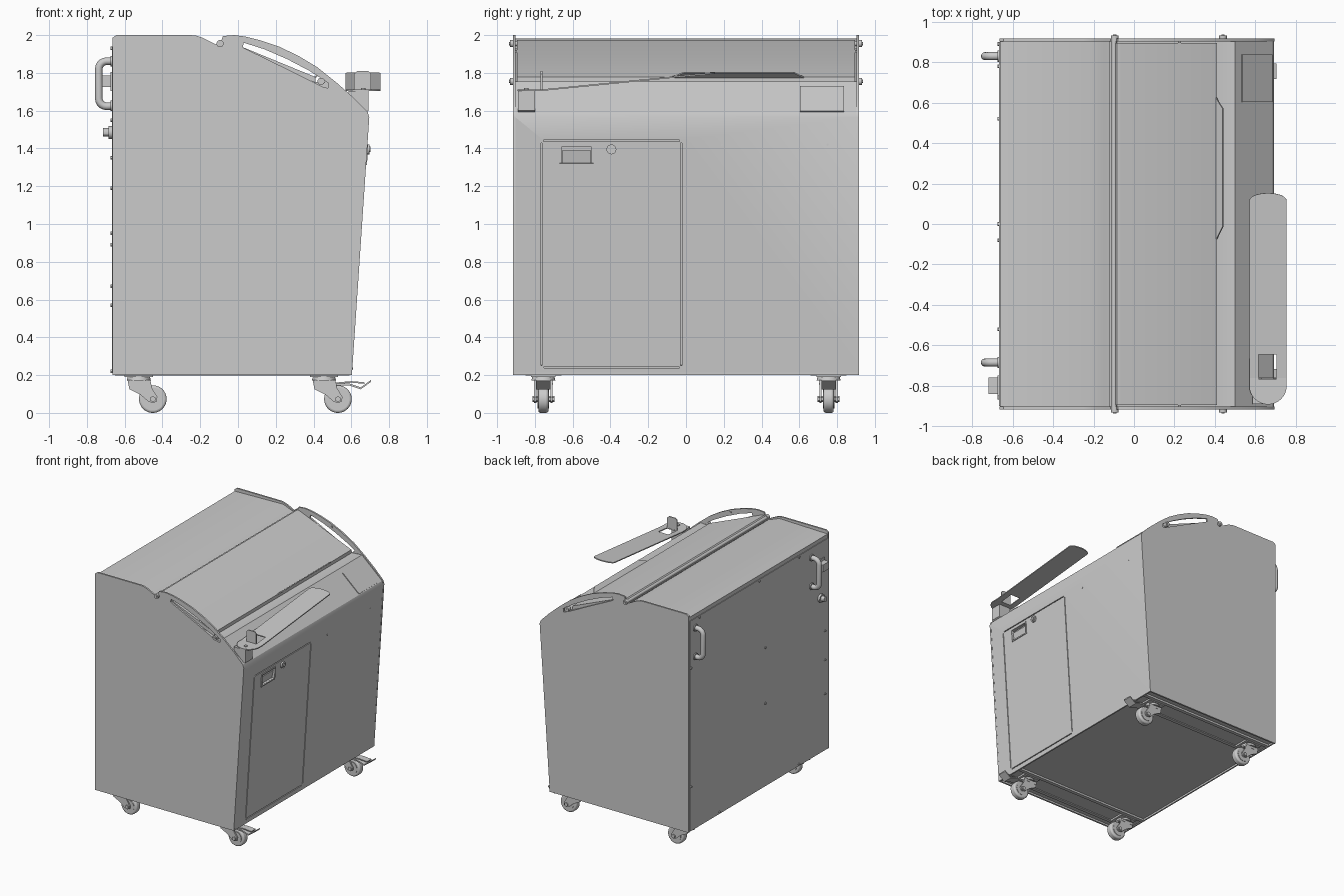
import bpy, bmesh
from math import radians, sin, cos, pi, atan2
from mathutils import Matrix, Vector

T, R = Matrix.Translation, Matrix.Rotation


def add(name, bm):
    bmesh.ops.recalc_face_normals(bm, faces=bm.faces)
    me = bpy.data.meshes.new(name)
    bm.to_mesh(me)
    bm.free()
    ob = bpy.data.objects.new(name, me)
    bpy.context.collection.objects.link(ob)
    return ob


def plate(name, pts, h, mat=Matrix()):
    """Outline in local XY, extruded along local Z."""
    bm = bmesh.new()
    f = bm.faces.new([bm.verts.new((x, y, 0)) for x, y in pts])
    ext = bmesh.ops.extrude_face_region(bm, geom=[f])["geom"]
    bmesh.ops.translate(bm, vec=(0, 0, h), verts=[v for v in ext if isinstance(v, bmesh.types.BMVert)])
    bm.transform(mat)
    return add(name, bm)


def prism(name, pts, y0, y1):
    """Outline in XZ, extruded from y0 to y1."""
    return plate(name, pts, y1 - y0, T((0, y1, 0)) @ R(pi / 2, 4, 'X'))


def boxes(name, items):
    bm = bmesh.new()
    for mat, size in items:
        bmesh.ops.create_cube(bm, size=1, matrix=mat @ Matrix.Diagonal((*size, 1)))
    return add(name, bm)


def cyl(name, loc, r, depth, axis='Z', r2=None, seg=32):
    rot = {'X': R(pi / 2, 4, 'Y'), 'Y': R(pi / 2, 4, 'X'), 'Z': Matrix()}[axis]
    bm = bmesh.new()
    bmesh.ops.create_cone(bm, cap_ends=True, segments=seg, radius1=r, radius2=r if r2 is None else r2,
                          depth=depth, matrix=T(loc) @ rot)
    return add(name, bm)


def cut(ob, cutter):
    m = ob.modifiers.new("cut", 'BOOLEAN')
    m.operation, m.object, m.solver = 'DIFFERENCE', cutter, 'EXACT'
    cutter.hide_render = True
    cutter.hide_set(True)


def strip(line, t):
    """Close a polyline into a thin sheet by dropping it by t."""
    return line + [(x, z - t) for x, z in reversed(line)]


# Tilted front face (+x side)
TILT = atan2(0.09, 1.36)


def on_face(y, z, out=0.0):
    return T((0.603 + 0.09 * (z - 0.2) / 1.36 + out, y, z)) @ R(TILT, 4, 'Y')


# Cabinet core
core = prism("cabinet_body", [(-0.66, 0.215), (0.604, 0.215), (0.693, 1.565), (0.685, 1.59), (0.50, 1.755),
                              (0.40, 1.75), (-0.08, 1.93), (-0.66, 1.93)], -0.903, 0.903)

# Door gap and latch recess cut into the front face
gap = [(on_face(y, 0.84), (0.03, 0.007, 1.18)) for y in (-0.765, -0.025)]
gap += [(on_face(-0.395, z), (0.03, 0.72, 0.007)) for z in (0.24, 1.44)]
gap += [(on_face(-0.58, 1.365), (0.05, 0.16, 0.085))]
cut(core, boxes("door_gap_cutter", gap))
boxes("latch_frame", [(on_face(-0.58, z), (0.012, 0.18, 0.01)) for z in (1.317, 1.413)] +
      [(on_face(y, 1.365), (0.012, 0.01, 0.086)) for y in (-0.665, -0.495)])
boxes("latch_flap", [(on_face(-0.58, 1.355, -0.016) @ R(radians(8), 4, 'Y'), (0.008, 0.155, 0.07))])
cyl("door_lock", (0.685, -0.395, 1.395), 0.026, 0.02, 'X')
cyl("door_lock_core", (0.692, -0.395, 1.395), 0.014, 0.02, 'X')
for i, (y, z) in enumerate([(0.19, 1.42), (0.75, 1.42), (-0.755, 0.235)]):
    cyl(f"front_rivet_{i}", (0.603 + 0.09 * (z - 0.2) / 1.36, y, z), 0.006, 0.006, 'X', seg=12)

# Side plates with curved cheeks and a slot
side = [(-0.665, 0.2), (0.603, 0.2), (0.695, 1.565), (0.687, 1.592), (0.61, 1.67), (0.52, 1.75), (0.42, 1.83),
        (0.32, 1.89), (0.22, 1.938), (0.12, 1.972), (0.04, 1.992), (-0.02, 2.0), (-0.08, 1.995), (-0.09, 1.965),
        (-0.115, 1.95), (-0.14, 1.962), (-0.185, 1.985), (-0.22, 1.997), (-0.25, 2.0), (-0.645, 2.0), (-0.665, 1.985)]
slot = [(0.025, 1.935), (0.03, 1.96), (0.14, 1.925), (0.26, 1.873), (0.38, 1.81), (0.48, 1.745), (0.475, 1.72),
        (0.45, 1.725), (0.25, 1.825)]
for s, tag in ((-1, "left"), (1, "right")):
    y0, y1 = sorted((s * 0.903, s * 0.917))
    pl = prism(f"side_plate_{tag}", side, y0, y1)
    cut(pl, prism(f"slot_cutter_{tag}", slot, y0 - 0.02, y1 + 0.02))
    for x, z in ((-0.095, 1.955), (0.44, 1.755)):
        cyl(f"lid_bolt_{tag}", (x, s * 0.918, z), 0.019, 0.03, 'Y', seg=24)
        cyl(f"lid_bolt_tip_{tag}", (x, s * 0.928, z), 0.009, 0.02, 'Y', seg=6)
    boxes(f"cheek_tab_{tag}", [(T((0.225, s * 0.905, 1.915)), (0.015, 0.02, 0.012))])

# Top cover, lid and lid handle
prism("top_cover", strip([(-0.662, 1.972), (-0.22, 1.982), (-0.15, 1.955), (-0.12, 1.945)], 0.05), -0.905, 0.905)
prism("lid", strip([(-0.112, 1.945), (-0.085, 1.975), (-0.065, 1.973), (0.41, 1.778)], 0.03), -0.895, 0.895)
cyl("lid_hinge_rod", (-0.098, 0, 1.955), 0.013, 1.82, 'Y', seg=16)
plate("lid_handle", [(0, -0.08), (0.02, -0.05), (0.045, -0.01), (0.045, 0.57), (0.02, 0.6), (0, 0.63)], 0.008,
      T((0.408, 0, 1.772)) @ R(radians(-38), 4, 'Y'))

# Back panel with screws, handles, switch and knob
boxes("back_panel", [(T((-0.662, 0, 1.075)), (0.01, 1.80, 1.73))])
for i, (y, z) in enumerate([(0.89, 1.55), (0.89, 0.57), (-0.08, 1.35), (-0.08, 0.89), (-0.86, 1.19), (-0.86, 0.95),
                            (-0.86, 0.67), (0, 1.93), (0.78, 1.93), (-0.52, 1.93), (0.52, 0.22), (-0.52, 0.22)]):
    cyl(f"back_screw_{i}", (-0.669, y, z), 0.009, 0.012, 'X', seg=12)
for y in (0.83, -0.685):
    path = [(-0.655, 1.625)]
    for cz, a0 in ((1.665, -90), (1.82, 180)):
        for k in range(6):
            a = radians((a0 if cz > 1.7 else 270) - 18 * k)
            path.append((-0.695 + 0.042 * cos(a), cz + 0.042 * sin(a)))
    path.append((-0.655, 1.862))
    cu = bpy.data.curves.new("back_handle", 'CURVE')
    cu.dimensions, cu.bevel_depth, cu.bevel_resolution = '3D', 0.02, 4
    sp = cu.splines.new('POLY')
    sp.points.add(len(path) - 1)
    for p, (x, z) in zip(sp.points, path):
        p.co = (x, y, z, 1)
    bpy.context.collection.objects.link(bpy.data.objects.new("back_handle", cu))
    for z in (1.625, 1.862):
        cyl("back_handle_foot", (-0.668, y, z), 0.028, 0.014, 'X')
boxes("power_socket", [(T((-0.692, -0.80, 1.755)), (0.055, 0.08, 0.06)), (T((-0.668, -0.80, 1.755)), (0.012, 0.1, 0.1))])
cyl("knob_base", (-0.675, -0.80, 1.485), 0.034, 0.02, 'X')
cyl("knob", (-0.695, -0.80, 1.485), 0.022, 0.04, 'X', seg=12)

# Display on the sloped strip
boxes("display", [(T((0.6075, 0.72, 1.661)) @ R(atan2(0.165, 0.185), 4, 'Y'), (0.198, 0.235, 0.01))])

# Tray: bracket, round pad, rising blade with folded tab
prism("tray_bracket", [(0.585, 1.665), (0.675, 1.59), (0.692, 1.60), (0.692, 1.705), (0.585, 1.705)], -0.89, -0.80)
pad = [(0.6625 + 0.0925 * cos(a), -0.80 + 0.0925 * sin(a)) for a in [pi + pi * k / 16 for k in range(17)]]
plate("tray_pad", pad + [(0.755, -0.76), (0.57, -0.76)], 0.008, T((0, 0, 1.705)))
rise = atan2(0.09, 0.91)
tip = [(0.6625 + 0.0925 * cos(a), 0.88 + 0.038 * sin(a)) for a in [pi * k / 12 for k in range(13)]]
plate("tray_blade", [(0.57, 0), (0.615, 0), (0.615, 0.115), (0.705, 0.115), (0.705, 0), (0.755, 0)] + tip, 0.008,
      T((0, -0.76, 1.705)) @ R(rise, 4, 'X'))
prism("tray_tab", [(0.615, 1.706), (0.705, 1.706), (0.705, 1.795), (0.69, 1.81), (0.63, 1.81), (0.615, 1.795)],
      -0.769, -0.761)
cyl("tray_screw", (0.6625, -0.845, 1.715), 0.012, 0.01, 'Z', seg=16)

# Base channels and skirt
boxes("base_channels", [(T((-0.03, s * y, 0.207)), (1.24, 0.03, 0.016)) for s in (-1, 1) for y in (0.675, 0.835)] +
      [(T((-0.03, s * 0.755, 0.211)), (1.24, 0.14, 0.01)) for s in (-1, 1)])
boxes("base_skirt", [(T((x, 0, 0.209)), (0.012, 1.81, 0.018)) for x in (-0.656, 0.598)])

# Casters; the front pair has brake pedals
for x in (-0.525, 0.455):
    for y in (-0.755, 0.755):
        boxes("caster_plate", [(T((x, y, 0.198)), (0.15, 0.13, 0.014))])
        cyl("caster_swivel", (x, y, 0.182), 0.064, 0.022, 'Z', 0.058)
        prism("caster_hood", [(x - 0.058, 0.175), (x + 0.058, 0.175), (x + 0.066, 0.155), (x - 0.055, 0.15)],
              y - 0.05, y + 0.05)
        fork = [(-0.06, 0.175), (0.06, 0.175), (0.07, 0.13), (0.098, 0.085), (0.095, 0.06), (0.075, 0.052),
                (0.05, 0.06), (0.01, 0.095), (-0.05, 0.125)]
        for s in (-1, 1):
            prism("caster_fork", [(x + a, b) for a, b in fork], y + s * 0.043 - 0.006, y + s * 0.043 + 0.006)
        wx = x + 0.074
        tyre = cyl("caster_wheel", (wx, y, 0.073), 0.073, 0.054, 'Y', seg=40)
        bev = tyre.modifiers.new("round", 'BEVEL')
        bev.width, bev.segments = 0.012, 3
        cyl("caster_hub", (wx, y, 0.073), 0.05, 0.06, 'Y')
        cyl("caster_axle", (wx, y, 0.073), 0.016, 0.115, 'Y', seg=6)
        if x > 0:
            prism("brake_pedal", strip([(0.50, 0.155), (0.59, 0.155), (0.65, 0.135), (0.705, 0.175)], 0.01),
                  y - 0.038, y + 0.038)
            prism("brake_release", strip([(0.51, 0.16), (0.60, 0.168), (0.67, 0.162)], 0.008), y - 0.028, y + 0.028)

# Smooth shading on round parts, hard edges kept
bpy.ops.object.select_all(action='DESELECT')
for ob in bpy.context.scene.objects:
    if ob.type == 'MESH' and not ob.hide_render:
        ob.select_set(True)
        bpy.context.view_layer.objects.active = ob
bpy.ops.object.shade_smooth_by_angle(angle=radians(30))
